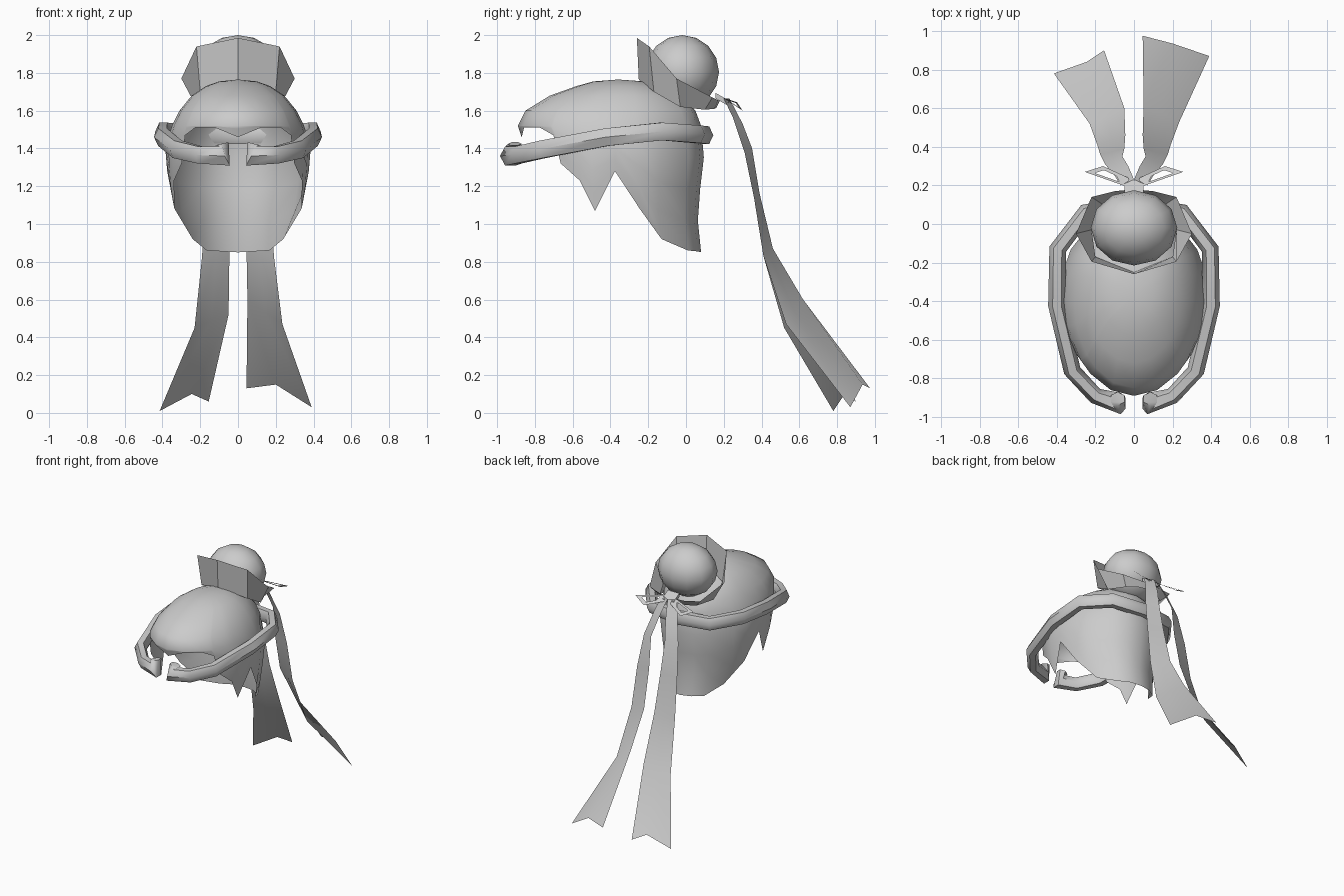
import bpy, bmesh
from math import sin, cos, pi, radians
from mathutils import Vector

default_cube = bpy.data.objects.get("Cube")
if default_cube:
    bpy.data.objects.remove(default_cube, do_unlink=True)

grey = bpy.data.materials.new("plain_grey")
grey.use_nodes = True
grey_value = (0.6, 0.6, 0.6, 1)
grey.diffuse_color = grey_value
grey.node_tree.nodes["Principled BSDF"].inputs["Base Color"].default_value = grey_value


def finish(bm, name, angle=40):
    """Turn a bmesh into a named, shaded object."""
    bmesh.ops.remove_doubles(bm, verts=bm.verts, dist=0.0005)
    bmesh.ops.recalc_face_normals(bm, faces=bm.faces)
    mesh = bpy.data.meshes.new(name)
    bm.to_mesh(mesh)
    bm.free()
    mesh.materials.append(grey)
    obj = bpy.data.objects.new(name, mesh)
    bpy.context.collection.objects.link(obj)
    bpy.ops.object.select_all(action='DESELECT')
    obj.select_set(True)
    bpy.context.view_layer.objects.active = obj
    bpy.ops.object.shade_smooth_by_angle(angle=radians(angle))
    return obj


def loft(rows, name, closed=False, caps=False, angle=40):
    """Skin a list of equally long point rows."""
    bm = bmesh.new()
    grid = [[bm.verts.new(p) for p in row] for row in rows]
    count = len(rows[0])
    for a, b in zip(grid, grid[1:]):
        for i in range(count if closed else count - 1):
            j = (i + 1) % count
            bm.faces.new((a[i], a[j], b[j], b[i]))
    if caps:
        bm.faces.new(grid[0])
        bm.faces.new(grid[-1])
    return finish(bm, name, angle)


def mirrored(points):
    """Mirror a half outline whose first and last points lie on the middle."""
    return points + [(-x, y, z) for x, y, z in reversed(points[1:-1])]


def lerp_table(table, z):
    for a, b in zip(table, table[1:]):
        if a[0] >= z >= b[0]:
            k = (a[0] - z) / (a[0] - b[0])
            return [p + (q - p) * k for p, q in zip(a[1:], b[1:])]
    return table[-1][1:]


# Hair shell: height, half width, front y, back y
SECTIONS = [
    (1.765, 0.0, -0.36, -0.36), (1.755, 0.10, -0.49, -0.22),
    (1.73, 0.17, -0.58, -0.13), (1.68, 0.245, -0.72, -0.03),
    (1.6, 0.31, -0.85, 0.05), (1.52, 0.35, -0.89, 0.08),
    (1.4, 0.385, -0.85, 0.10), (1.1, 0.36, -0.82, 0.065),
    (0.92, 0.28, -0.72, 0.06), (0.85, 0.3, -0.7, 0.08)]
# Lower hair edge: degrees around from the front, height
RIM = [(0, 1.46), (20, 1.51), (40, 1.51), (50, 1.47), (52, 1.32), (66, 1.23),
       (75, 1.07), (90, 1.28), (107, 1.08), (121, 0.92), (146, 0.86), (163, 0.855), (180, 0.85)]


def hair_point(degrees, z):
    width, front, back = lerp_table(SECTIONS, z)
    t = radians(degrees)
    middle, depth = (front + back) / 2, (back - front) / 2
    return (width * sin(t), middle - depth * cos(t), z)


def hair_column(degrees, rim):
    upper = [s[0] for s in SECTIONS[:6]]
    lower = [1.52 + (rim - 1.52) * k / 4 for k in range(1, 5)]
    return [hair_point(degrees, z) for z in upper + lower]


right_rim = [(-d, z) for d, z in reversed(RIM[1:-1])]
columns = [hair_column(d, z) for d, z in [(-180, RIM[-1][1])] + right_rim + RIM]
loft(columns, "hair_shell", angle=60)

# Headband: a six sided tube open at the front with curled tips
half_band = [(0.085, -0.905, 1.425), (0.07, -0.93, 1.36), (0.2, -0.89, 1.365),
             (0.32, -0.76, 1.395), (0.4, -0.42, 1.46), (0.395, -0.13, 1.49),
             (0.25, 0.06, 1.475), (0, 0.1, 1.47)]
band = [Vector(p) for p in half_band + [(-x, y, z) for x, y, z in reversed(half_band[:-1])]]
rings = []
for i, p in enumerate(band):
    before, after = band[max(i - 1, 0)], band[min(i + 1, len(band) - 1)]
    along = (after - before).normalized()
    near_tip = min(i, len(band) - 1 - i)
    if near_tip < 2:
        side = Vector((0, -1, 0))
    else:
        side = along.cross(Vector((0, 0, 1))).normalized()
    up = side.cross(along).normalized()
    radius = (0.035, 0.055, 0.043, 0.045)[min(near_tip, 3)]
    rings.append([p + radius * (side * cos(k * pi / 3) + up * 1.2 * sin(k * pi / 3))
                  for k in range(6)])
loft(rings, "headband", closed=True, caps=True, angle=50)

# Hair bun
bm = bmesh.new()
bmesh.ops.create_uvsphere(bm, u_segments=12, v_segments=8, radius=0.195)
for v in bm.verts:
    v.co = Vector((v.co.x * 1.15, v.co.y - 0.02, v.co.z * 1.0 + 1.805))
finish(bm, "hair_bun", 60)

# Flared collar around the bun, tall at the front
collar_top = [(0, -0.26, 1.985), (0.22, -0.195, 1.94), (0.3, -0.05, 1.77),
              (0.22, 0.14, 1.67), (0.1, 0.17, 1.655), (0, 0.18, 1.655)]
collar_low = [(0, -0.25, 1.765), (0.2, -0.17, 1.7), (0.22, -0.03, 1.62),
              (0.16, 0.1, 1.605), (0.08, 0.15, 1.61), (0, 0.16, 1.615)]
loft([mirrored(collar_top), mirrored(collar_low)], "bun_collar", closed=True, angle=30)

# Bow loops: flat triangular frames, one on each side
outer = [(0.0, 0.18, 1.675), (0.255, 0.27, 1.645), (0.16, 0.3, 1.6), (0.03, 0.24, 1.64)]
centre = sum((Vector(p) for p in outer), Vector()) / len(outer) + Vector((0.04, 0.01, -0.004))
inner = [centre.lerp(Vector(p), 0.5) for p in outer]
for name, sign in (("left_bow_loop", 1), ("right_bow_loop", -1)):
    loft([[(sign * p[0], p[1], p[2]) for p in ring] for ring in (outer, inner)],
         name, closed=True)

# Bow knot
bm = bmesh.new()
bmesh.ops.create_cube(bm, size=1)
for v in bm.verts:
    v.co = Vector((v.co.x * 0.1, v.co.y * 0.07 + 0.19, v.co.z * 0.03 + 1.66 - v.co.y * 0.04))
finish(bm, "bow_knot")

# Ribbon tails: inner and outer edges running down to a notched end
strip = [((0, 0.23, 1.665), (0.07, 0.2, 1.665)), ((0.03, 0.3, 1.53), (0.1, 0.25, 1.56)),
         ((0.06, 0.35, 1.4), (0.15, 0.31, 1.38)), ((0.05, 0.39, 1.16), (0.175, 0.36, 1.14)),
         ((0.045, 0.46, 0.87), (0.19, 0.41, 0.83))]
left_end = [((0.05, 0.62, 0.6), (0.235, 0.53, 0.47)), ((0.045, 0.975, 0.13), (0.39, 0.87, 0.03))]
right_end = [((0.05, 0.6, 0.52), (0.23, 0.52, 0.45)), ((0.155, 0.9, 0.06), (0.415, 0.78, 0.01))]
for name, sign, end, notch in (("left_ribbon", 1, left_end, (0.2, 0.935, 0.15)),
                               ("right_ribbon", -1, right_end, (0.245, 0.84, 0.1))):
    rows = []
    for a, b in strip + end:
        middle = (Vector(a) + Vector(b)) / 2
        rows.append([Vector(a), middle, Vector(b)])
    rows[-1][1] = Vector(notch)
    for row in rows:
        for p in row:
            p.x *= sign
    loft(rows, name, angle=60)
